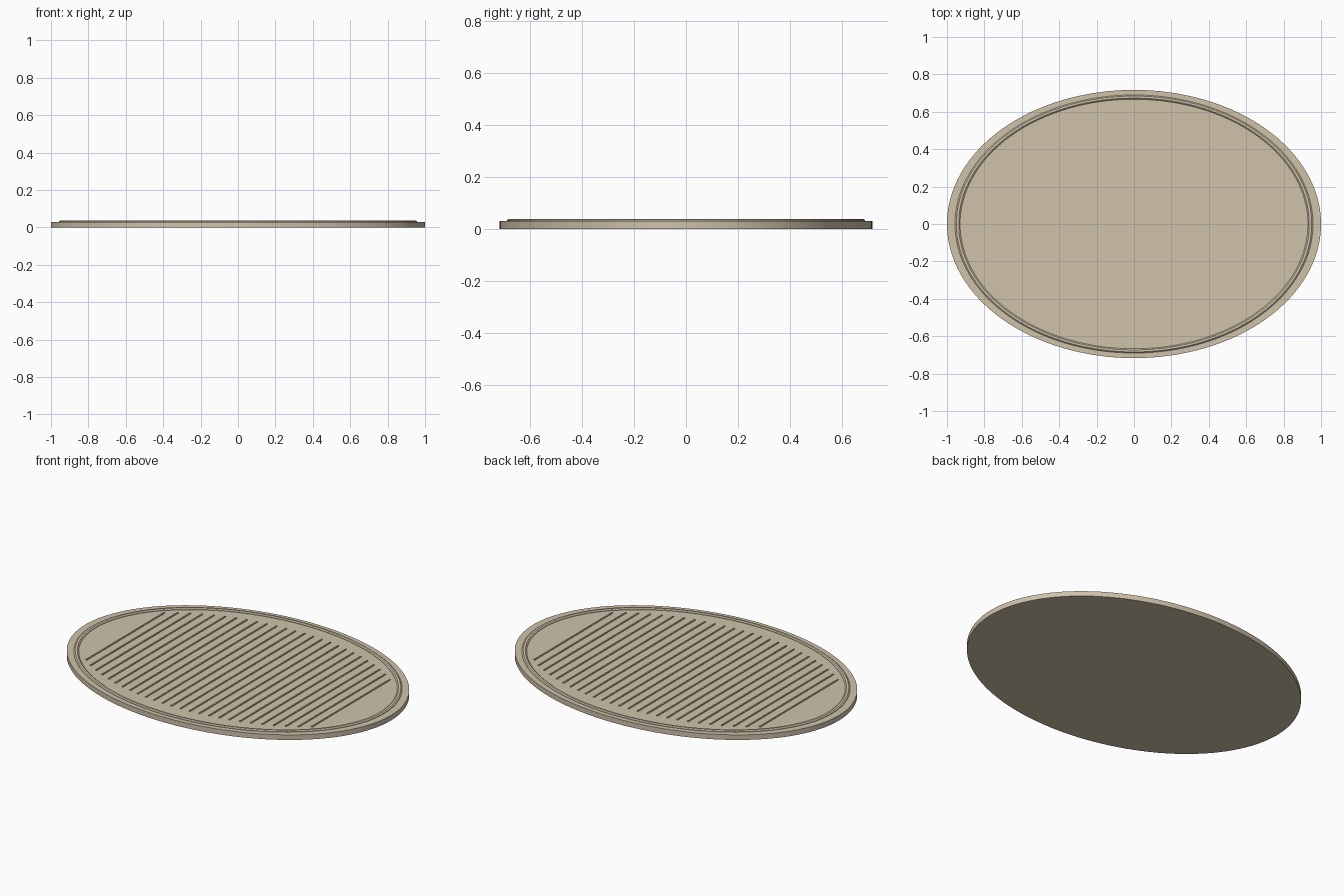
import bpy, bmesh, math

if "Cube" in bpy.data.objects:
    bpy.data.objects.remove(bpy.data.objects["Cube"])

mat = bpy.data.materials.new("beige")
mat.diffuse_color = (0.62, 0.54, 0.40, 1)
mat.use_nodes = True
mat.node_tree.nodes["Principled BSDF"].inputs["Base Color"].default_value = mat.diffuse_color
N = 128


def finish(name, bm):
    bmesh.ops.recalc_face_normals(bm, faces=bm.faces[:])
    me = bpy.data.meshes.new(name)
    bm.to_mesh(me)
    bm.free()
    ob = bpy.data.objects.new(name, me)
    bpy.context.collection.objects.link(ob)
    me.materials.append(mat)
    bpy.ops.object.select_all(action='DESELECT')
    ob.select_set(True)
    bpy.context.view_layer.objects.active = ob
    bpy.ops.object.shade_smooth_by_angle(angle=math.radians(30))
    return ob


def ellipse_rings(bm, profile):
    """Loft ellipses given as (x radius, y radius, z)."""
    rings = [[bm.verts.new((a * math.cos(2 * math.pi * i / N),
                            b * math.sin(2 * math.pi * i / N), z))
              for i in range(N)] for a, b, z in profile]
    return rings


def bridge(bm, r, s):
    for i in range(N):
        j = (i + 1) % N
        bm.faces.new((r[i], r[j], s[j], s[i]))


# Oval base plate
bm = bmesh.new()
low, high = ellipse_rings(bm, [(1.0, 0.717, 0), (1.0, 0.717, 0.03)])
bridge(bm, low, high)
bm.faces.new(low)
bm.faces.new(high)
finish("base_plate", bm)

# Raised oval bead just inside the edge
bm = bmesh.new()
rings = ellipse_rings(bm, [(0.957, 0.690, 0.028), (0.957, 0.690, 0.033),
                           (0.950, 0.684, 0.038), (0.937, 0.673, 0.038),
                           (0.930, 0.667, 0.033), (0.930, 0.667, 0.028)])
for k in range(len(rings)):
    bridge(bm, rings[k], rings[(k + 1) % len(rings)])
finish("rim_bead", bm)

# Parallel ribs, clipped to an inner oval
COUNT, STEP, WIDTH = 26, 0.059, 0.008
bm = bmesh.new()
for k in range(COUNT):
    x = (k - (COUNT - 1) / 2) * STEP
    half = 0.58 * math.sqrt(1 - (x / 0.95) ** 2)
    made = bmesh.ops.create_cube(bm, size=1)["verts"]
    bmesh.ops.scale(bm, vec=(WIDTH, 2 * half, 0.008), verts=made)
    bmesh.ops.translate(bm, vec=(x, 0, 0.031), verts=made)
finish("ribs", bm)
